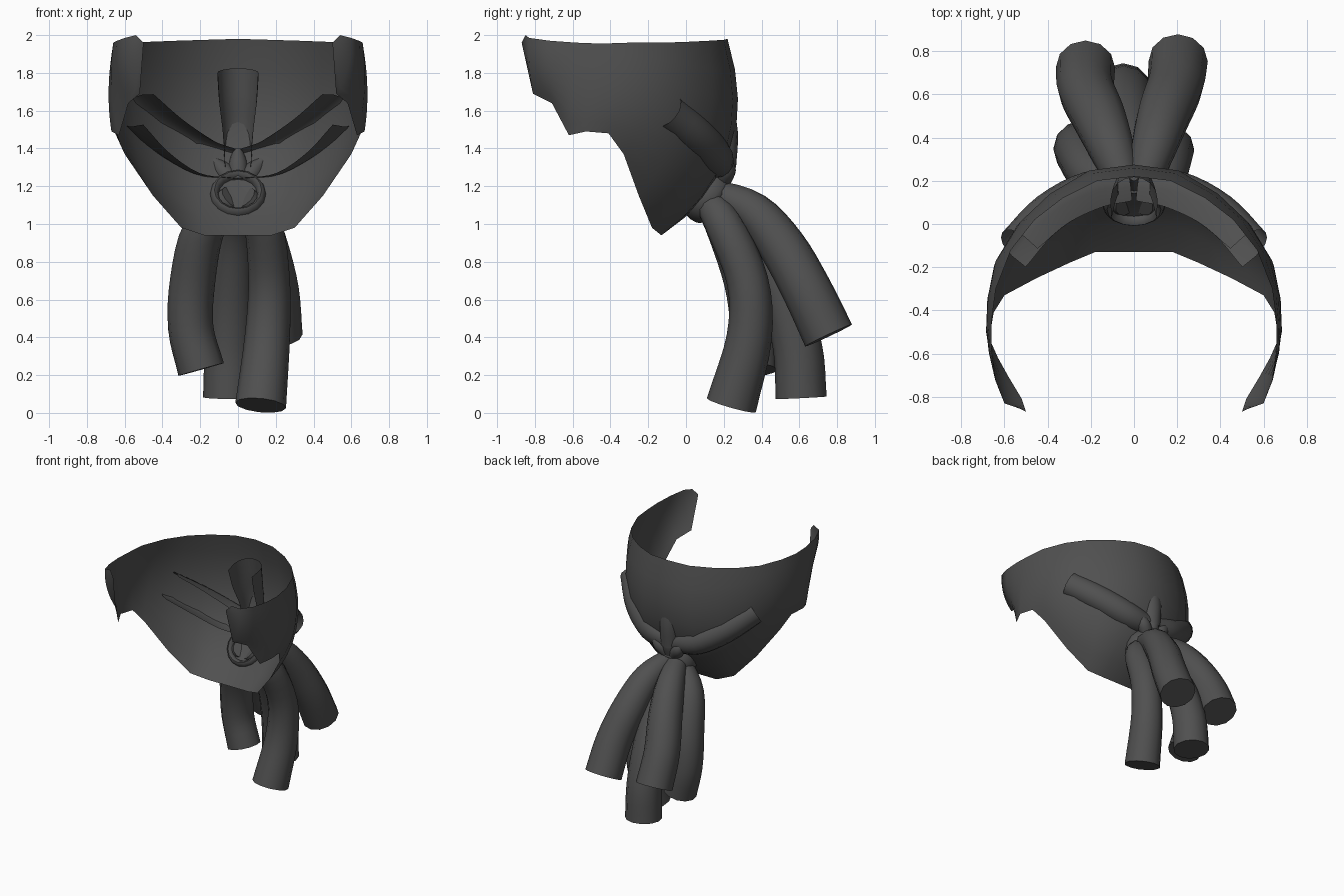
import bpy, bmesh, math
from mathutils import Vector

cube = bpy.data.objects.get("Cube")
if cube:
    bpy.data.objects.remove(cube)

hair = bpy.data.materials.new("charcoal_hair")
hair.use_nodes = True
hair.diffuse_color = (0.08, 0.08, 0.08, 1)
bsdf = hair.node_tree.nodes["Principled BSDF"]
bsdf.inputs["Base Color"].default_value = hair.diffuse_color
bsdf.inputs["Roughness"].default_value = 0.8


def finish(name, bm, angle=50):
    bmesh.ops.remove_doubles(bm, verts=bm.verts, dist=0.0005)
    bmesh.ops.recalc_face_normals(bm, faces=bm.faces)
    me = bpy.data.meshes.new(name)
    bm.to_mesh(me)
    bm.free()
    me.materials.append(hair)
    ob = bpy.data.objects.new(name, me)
    bpy.context.collection.objects.link(ob)
    bpy.ops.object.select_all(action='DESELECT')
    ob.select_set(True)
    bpy.context.view_layer.objects.active = ob
    bpy.ops.object.shade_smooth_by_angle(angle=math.radians(angle))


def skin(bm, rows, closed=False):
    """Bridge rows of points with quads."""
    vs = [[bm.verts.new(p) for p in row] for row in rows]
    n = len(vs[0])
    for a, b in zip(vs, vs[1:]):
        for i in range(n if closed else n - 1):
            j = (i + 1) % n
            bm.faces.new((a[i], a[j], b[j], b[i]))
    return vs


def smooth_path(pts, steps=4):
    """Catmull-Rom samples through points of any dimension."""
    pts = [Vector(p) for p in pts]
    pts = [2 * pts[0] - pts[1]] + pts + [2 * pts[-1] - pts[-2]]
    out = []
    for a, b, c, d in zip(pts, pts[1:], pts[2:], pts[3:]):
        for k in range(steps):
            t = k / steps
            out.append(0.5 * (2 * b + (c - a) * t + (2 * a - 5 * b + 4 * c - d) * t * t
                              + (3 * b - a - 3 * c + d) * t ** 3))
    return out + [pts[-2]]


def sweep(name, pts, section, outward, capped):
    """Sweep a section along points given as (x, y, z, radius)."""
    path = smooth_path(pts)
    rows = []
    for i, p in enumerate(path):
        tangent = (path[min(i + 1, len(path) - 1)] - path[max(i - 1, 0)]).to_3d().normalized()
        across = tangent.cross(outward(p)).normalized()
        out = across.cross(tangent)
        rows.append([p.to_3d() + p.w * (u * out + v * across) for u, v in section])
    bm = bmesh.new()
    vs = skin(bm, rows, capped)
    if capped:
        bm.faces.new(vs[0])
        bm.faces.new(vs[-1])
    finish(name, bm)


# Head shell: each column has a top point, a bottom point, a facing angle and a bulge
columns = [
    ((0, .22, 1.98), (0, -.13, .94), 0, .38),
    ((.17, .20, 1.975), (.18, -.13, .94), 15, .36),
    ((.33, .12, 1.97), (.30, -.18, .98), 35, .31),
    ((.46, .02, 1.965), (.45, -.25, 1.15), 50, .24),
    ((.57, -.12, 1.96), (.60, -.33, 1.37), 65, .14),
    ((.64, -.30, 1.96), (.65, -.41, 1.48), 80, .07),
    ((.66, -.45, 1.955), (.67, -.53, 1.49), 90, .04),
    ((.66, -.58, 1.96), (.63, -.62, 1.47), 95, .05),
    ((.64, -.72, 1.97), (.58, -.71, 1.64), 105, .05),
    ((.60, -.83, 1.985), (.52, -.81, 1.69), 110, .05),
    ((.54, -.85, 2.0), (.50, -.87, 1.96), 120, 0),
]


def shell_column(top, bottom, angle, bulge, side):
    top, bottom = Vector(top), Vector(bottom)
    a = math.radians(angle)
    ctrl = (top + bottom) / 2 + bulge * Vector((math.sin(a), math.cos(a), -0.4))
    row = []
    for k in range(9):
        t = k / 8
        p = top * (1 - t) ** 2 + ctrl * 2 * t * (1 - t) + bottom * t * t
        row.append((p.x * side, p.y, p.z))
    return row


bm = bmesh.new()
skin(bm, [shell_column(*c, -1) for c in columns[:0:-1]] + [shell_column(*c, 1) for c in columns])
finish("head_shell", bm, 60)

# Sections: round strand, and channel open on its inner side
circle = [(math.cos(k * math.tau / 12), math.sin(k * math.tau / 12)) for k in range(12)]
arc = [(math.cos(a), math.sin(a)) for a in (math.pi * (k / 8 - 0.5) for k in range(9))]
channel = [(-0.8, -0.95)] + arc + [(-0.8, 0.95)]

# Side bands running from the knot around the shell
for side, label in ((1, "left"), (-1, "right")):
    band = [(.03, .17, 1.32, .08), (.2, .145, 1.36, .1), (.385, .045, 1.47, .103), (.535, -.105, 1.6, .1)]
    sweep(label + "_band", [(x * side, y, z, r) for x, y, z, r in band], channel,
          lambda p: Vector((p.x, p.y + 0.45, 0)), False)

# Upright strand tucked inside the shell behind the knot
sweep("upright_strand", [(0, .11, 1.8, .11), (0, .145, 1.65, .1), (0, .195, 1.48, .08), (0, .195, 1.3, .07)],
      channel, lambda p: Vector((0, 1, 0)), False)

# Knot ring
knot_axis = Vector((0, 0.8, -0.6))
knot_up = Vector((0, 0.6, 0.8))
rows = []
for k in range(17):
    a = k * math.tau / 16
    radial = Vector((math.cos(a), 0, 0)) + knot_up * math.sin(a)
    rows.append([Vector((0, .115, 1.145)) + radial * (.125 + .025 * u) + knot_axis * .06 * v
                 for u, v in circle])
bm = bmesh.new()
skin(bm, rows, True)
finish("knot_ring", bm)

# Small pointed tufts around the knot
for i, x in enumerate((-.11, 0, .11)):
    lift = 0.06 if x == 0 else 0
    sweep("knot_tuft_%d" % (i + 1),
          [(x * .3, .19, 1.23, .05), (x * .8, .215, 1.29 + lift / 2, .05), (x * 1.2, .22, 1.34 + lift, .02)],
          circle, lambda p: Vector((0, 1, 0)), True)

# Hanging tails
tails = {
    "left_front_tail": [(.03, .1, 1.14, .07), (.13, .2, 1.0, .1), (.165, .325, .7, .11),
                        (.155, .335, .4, .12), (.12, .24, .04, .135)],
    "right_front_tail": [(-.03, .1, 1.14, .07), (-.18, .22, .97, .11), (-.24, .32, .7, .12),
                         (-.25, .355, .45, .12), (-.195, .355, .23, .125)],
    "left_back_tail": [(.03, .14, 1.17, .07), (.09, .35, 1.07, .105), (.14, .51, .88, .125),
                       (.19, .64, .65, .132), (.205, .755, .41, .137)],
    "right_back_tail": [(-.03, .14, 1.17, .07), (-.1, .34, 1.06, .105), (-.16, .49, .88, .125),
                        (-.22, .62, .65, .132), (-.225, .725, .42, .137)],
    "middle_tail": [(0, .12, 1.15, .06), (-.01, .34, .95, .09), (-.03, .5, .65, .115),
                    (-.045, .59, .35, .13), (-.05, .61, .08, .135)],
}
for name, pts in tails.items():
    sweep(name, pts, circle, lambda p: Vector((0, 1, 0.3)), True)
